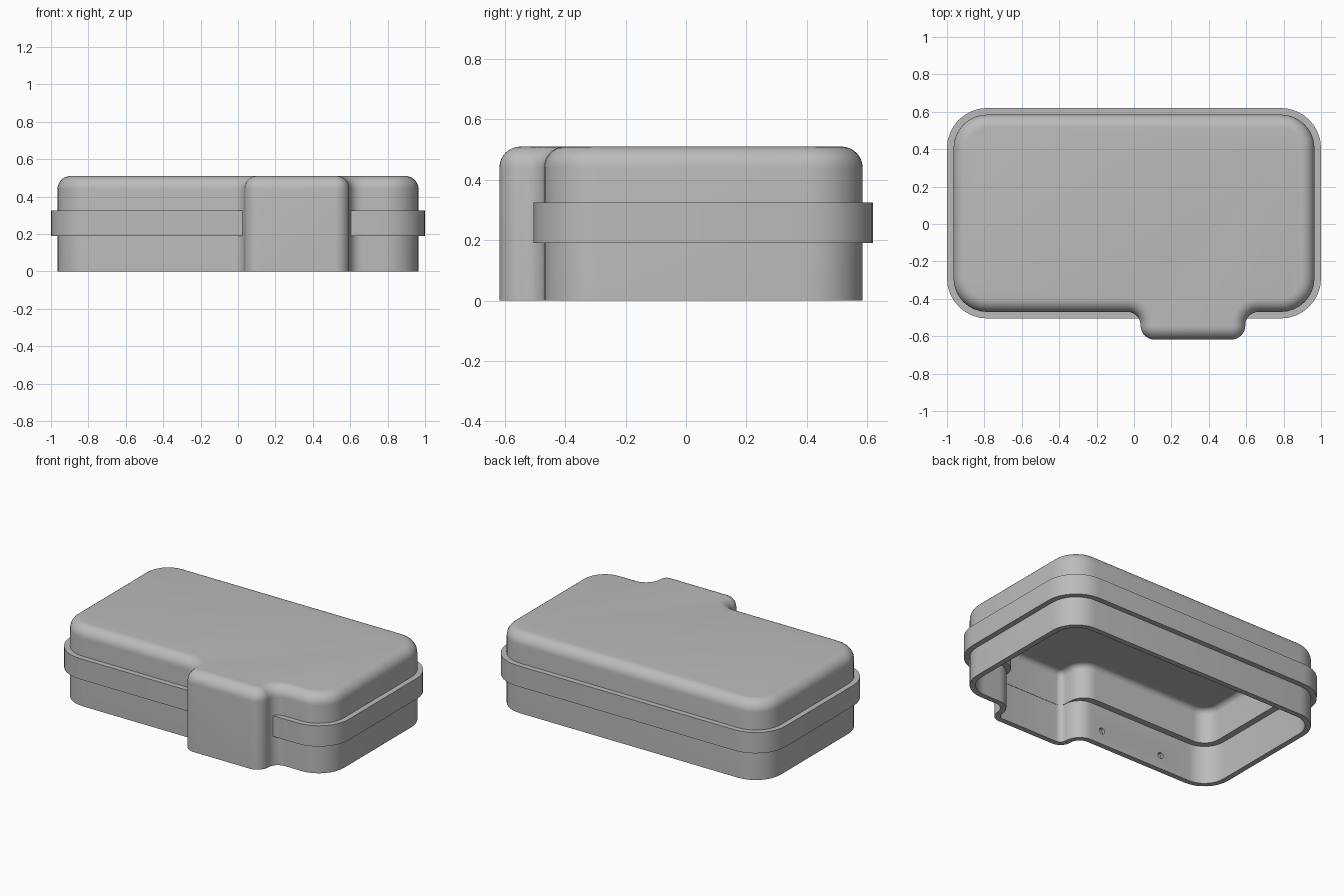
import bpy, bmesh, math
from mathutils import Vector

if "Cube" in bpy.data.objects:
    bpy.data.objects.remove(bpy.data.objects["Cube"])

SIDE, FRONT, BACK = 0.965, -0.47, 0.585       # main body
TAB_L, TAB_R, TAB_FRONT = 0.035, 0.595, -0.618  # front bulge
WALL, LEDGE, HEIGHT, ROUND = 0.035, 0.04, 0.51, 0.07
STEPS = 8

grey = bpy.data.materials.new("plain grey")
grey.use_nodes = True
grey.diffuse_color = (0.5, 0.5, 0.5, 1)
grey.node_tree.nodes["Principled BSDF"].inputs["Base Color"].default_value = (0.5, 0.5, 0.5, 1)


def fillet(before, corner, after, radius):
    """Arc that rounds a right-angled corner."""
    a = (corner - before).normalized()
    b = (after - corner).normalized()
    centre = corner + (b - a) * radius
    angles = [math.pi / 2 * i / STEPS for i in range(STEPS + 1)]
    return [centre + (a * math.sin(t) - b * math.cos(t)) * radius for t in angles]


def outline(inset, ledge=0.0):
    """Body outline with the bulge; ledge narrows the main body only."""
    d, e = inset, inset + ledge
    x, f, b = SIDE - e, FRONT + e, BACK - e
    l, r, t = TAB_L + d, TAB_R - d, TAB_FRONT + d
    big, small, inner = max(0.18 - e, 0.02), max(0.075 - d, 0.004), 0.07 + d
    corners = [(-x, f, big), (l, f, inner), (l, t, small), (r, t, small),
               (r, f, inner), (x, f, big), (x, b, big), (-x, b, big)]
    pts = [Vector(c[:2]) for c in corners]
    n = len(pts)
    ring = []
    for i, c in enumerate(corners):
        ring += fillet(pts[i - 1], pts[i], pts[(i + 1) % n], c[2])
    return ring


def finish(name, bm):
    bmesh.ops.recalc_face_normals(bm, faces=bm.faces[:])
    mesh = bpy.data.meshes.new(name)
    bm.to_mesh(mesh)
    bm.free()
    mesh.materials.append(grey)
    obj = bpy.data.objects.new(name, mesh)
    bpy.context.collection.objects.link(obj)
    return obj


def smooth(obj):
    bpy.ops.object.select_all(action="DESELECT")
    obj.select_set(True)
    bpy.context.view_layer.objects.active = obj
    bpy.ops.object.shade_smooth_by_angle(angle=math.radians(35))


def loft(bm, rings, closed_ring):
    """Skin neighbouring rings of vertices with quads."""
    for lo, hi in zip(rings, rings[1:]):
        n = len(lo)
        for i in range(n if closed_ring else n - 1):
            j = (i + 1) % n
            bm.faces.new((lo[i], lo[j], hi[j], hi[i]))


def rounded_top(inset, height, radius, ledge=0.0):
    """Rings from the wall up over the rounded top edge."""
    angles = [math.pi / 2 * i / STEPS for i in range(STEPS + 1)]
    return [(inset + radius * (1 - math.cos(t)), height - radius * (1 - math.sin(t)), ledge)
            for t in angles]


# Hollow body: outer skin, bottom rim, stepped inner wall, ceiling
outer = [(0, 0, 0)] + rounded_top(0, HEIGHT, ROUND)
inside = [(WALL, 0, 0), (WALL, 0.25, 0), (WALL + 0.002, 0.25, LEDGE)]
inside += rounded_top(WALL + 0.002, HEIGHT - WALL, 0.035, LEDGE)
bm = bmesh.new()
rings = [[bm.verts.new((p.x, p.y, z)) for p in outline(d, ledge)]
         for d, z, ledge in outer[::-1] + inside]
loft(bm, rings, True)
bm.faces.new(rings[0])
bm.faces.new(rings[-1])
shell = finish("hollow_body", bm)

# Two shallow dimples in the inner face of the front wall
for x in (-0.12, -0.57):
    bpy.ops.mesh.primitive_cylinder_add(vertices=16, radius=0.02, depth=0.04,
                                        location=(x, FRONT + WALL, 0.09),
                                        rotation=(math.pi / 2, 0, 0))
    cutter = bpy.context.object
    cutter.name = "dimple_cutter"
    cutter.hide_render = True
    cutter.data.materials.append(grey)
    cut = shell.modifiers.new("dimple", "BOOLEAN")
    cut.operation, cut.object, cut.solver = "DIFFERENCE", cutter, "EXACT"
    bpy.context.view_layer.objects.active = shell
    bpy.ops.object.modifier_apply(modifier=cut.name)
    bpy.data.objects.remove(cutter)
smooth(shell)


def band_path(inset):
    """Open path around the body that stops at the bulge."""
    x, f, b = 1 - inset, -0.505 + inset, 0.62 - inset
    pts = [Vector(p) for p in ((0.6, f), (x, f), (x, b), (-x, b), (-x, f), (0.03, f))]
    path = [pts[0]]
    for i in range(1, 5):
        path += fillet(pts[i - 1], pts[i], pts[i + 1], 0.215 - inset)
    return path + [pts[-1]]


# Raised band around the middle
bm = bmesh.new()
section = [(0, 0.19), (0, 0.325), (0.045, 0.325), (0.045, 0.19)]
rings = [[bm.verts.new((p.x, p.y, z)) for p in band_path(d)] for d, z in section]
loft(bm, rings + rings[:1], False)
for end in (0, -1):
    bm.faces.new([ring[end] for ring in rings])
smooth(finish("raised_band", bm))
